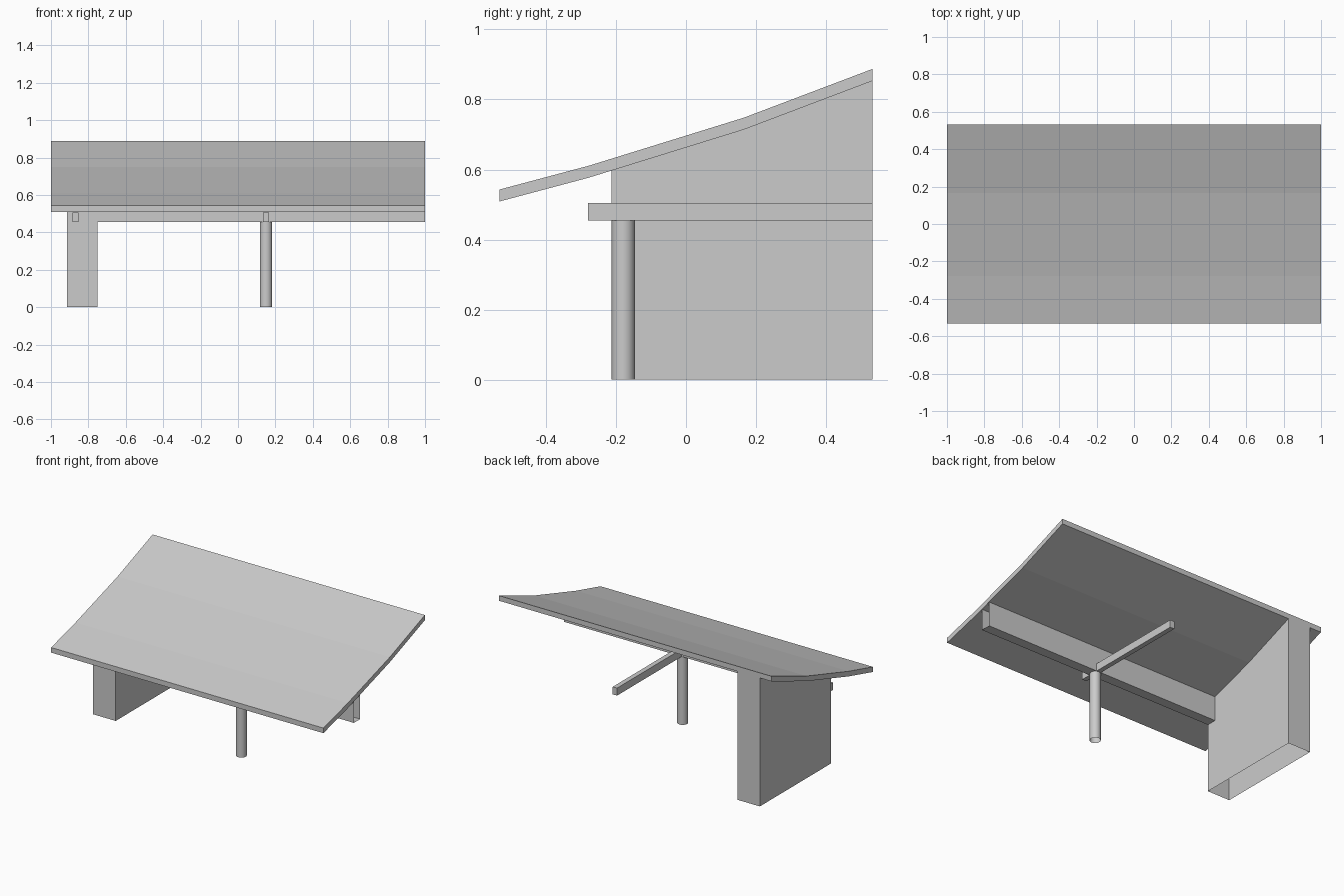
import bpy, bmesh

if "Cube" in bpy.data.objects:
    bpy.data.objects.remove(bpy.data.objects["Cube"])


def extrude_x(name, profile, x0, x1, open_sides=(), caps=True):
    """Extrude a closed (y, z) profile along x; open_sides lists edges left without a face."""
    bm = bmesh.new()
    a = [bm.verts.new((x0, y, z)) for y, z in profile]
    b = [bm.verts.new((x1, y, z)) for y, z in profile]
    n = len(profile)
    for i in range(n):
        if i not in open_sides:
            j = (i + 1) % n
            bm.faces.new((a[i], b[i], b[j], a[j]))
    if caps:
        bm.faces.new(a)
        bm.faces.new(b[::-1])
    # profiles run counter-clockwise in y-z, so turn the faces outward
    bmesh.ops.reverse_faces(bm, faces=bm.faces[:])
    if caps and not open_sides:
        bmesh.ops.recalc_face_normals(bm, faces=bm.faces[:])
    mesh = bpy.data.meshes.new(name)
    bm.to_mesh(mesh)
    bm.free()
    obj = bpy.data.objects.new(name, mesh)
    bpy.context.collection.objects.link(obj)
    return obj


# Upswept roof: a bent strip of even vertical thickness
THICK = 0.034
under = [(-0.532, 0.509), (-0.277, 0.577), (0.165, 0.714), (0.532, 0.853)]
over = [(y, z + THICK) for y, z in under]
extrude_x("roof", under + over[::-1], -1.0, 1.0)


def roof_z(y):
    """Height of the roof underside at y."""
    for (y0, z0), (y1, z1) in zip(under, under[1:]):
        if y <= y1:
            return z0 + (z1 - z0) * (y - y0) / (y1 - y0)
    return under[-1][1]


FRONT, BACK = -0.212, 0.532
BEAM_Z, BEAM_BACK = 0.455, -0.146

# Side wall block, open at the bottom and under the roof
extrude_x("side_wall",
          [(FRONT, 0), (BACK, 0), (BACK, roof_z(BACK)), (0.165, roof_z(0.165)),
           (FRONT, roof_z(FRONT))],
          -0.915, -0.75, open_sides=(0, 2, 3))

# Long front beam, a hollow channel with an open end
extrude_x("long_beam",
          [(FRONT, BEAM_Z), (BEAM_BACK, BEAM_Z), (BEAM_BACK, roof_z(BEAM_BACK)),
           (FRONT, roof_z(FRONT))],
          -0.75, 1.0, open_sides=(2,), caps=False)

# Cross beams running front to back: one through the wall, one over the post
for name, x, back in (("wall_cross_beam", -0.868, 0.52), ("post_cross_beam", 0.15, BACK)):
    extrude_x(name, [(-0.28, BEAM_Z), (back, BEAM_Z), (back, 0.505), (-0.28, 0.505)],
              x - 0.016, x + 0.016)

# Round post with open ends
bpy.ops.mesh.primitive_cylinder_add(vertices=32, radius=0.033, depth=BEAM_Z,
                                    end_fill_type='NOTHING',
                                    location=(0.15, (FRONT + BEAM_BACK) / 2, BEAM_Z / 2))
bpy.context.object.name = "post"
bpy.ops.object.shade_smooth_by_angle()
